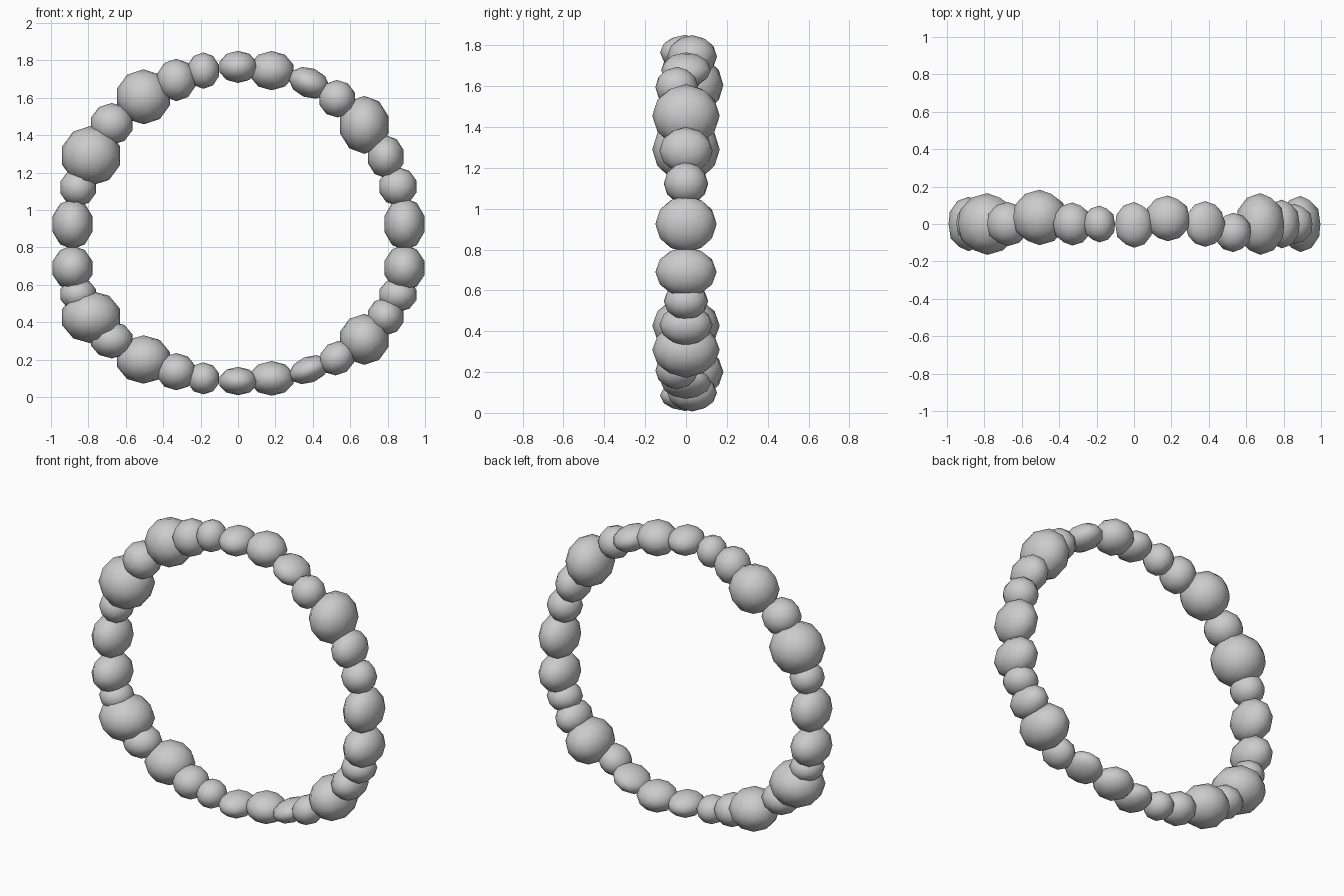
import bpy, math

# Upper beads: x, y, z, half sizes (x, y, z), tilt in degrees about y
BEADS = [
    (0.00, -0.005, 1.765, .105, .122, .086, 0),
    (0.18, 0.03, 1.745, .122, .122, .105, 0),
    (0.38, 0.00, 1.68, .113, .122, .08, 22),
    (0.53, -0.045, 1.595, .100, .105, .10, 35),
    (0.675, 0.00, 1.455, .135, .165, .155, 0),
    (0.79, 0.00, 1.285, .100, .130, .115, 0),
    (0.855, 0.00, 1.125, .104, .108, .104, 0),
    (0.89, 0.00, 0.925, .112, .150, .14, 0),
    (-0.185, 0.00, 1.745, .088, .098, .097, 0),
    (-0.33, 0.00, 1.695, .107, .115, .113, 0),
    (-0.505, 0.035, 1.605, .148, .148, .147, 0),
    (-0.675, 0.00, 1.46, .116, .118, .112, 0),
    (-0.785, 0.00, 1.29, .163, .165, .16, 0),
    (-0.855, 0.00, 1.12, .100, .108, .10, 0),
    (-0.885, 0.00, 0.925, .112, .145, .135, 0),
]


def bead(name, loc, size, tilt):
    bpy.ops.mesh.primitive_ico_sphere_add(subdivisions=2, radius=1)
    ob = bpy.context.object
    ob.name = name
    # Point the sphere's pole along the y axis
    ob.rotation_euler = (math.pi / 2, 0, 0)
    bpy.ops.object.transform_apply(location=False, rotation=True, scale=False)
    ob.scale = size
    ob.rotation_euler = (0, math.radians(tilt), 0)
    ob.location = loc
    bpy.ops.object.shade_smooth()


for i, (x, y, z, rx, ry, rz, tilt) in enumerate(BEADS):
    bead(f"upper_bead_{i + 1}", (x, y, z), (rx, ry, rz), tilt)
    # Lower half: flipped and slightly flattened
    low_z = 0.69 - (z - 0.925) * 0.72
    bead(f"lower_bead_{i + 1}", (x, y, low_z), (rx, ry, rz * 0.88), -tilt)
